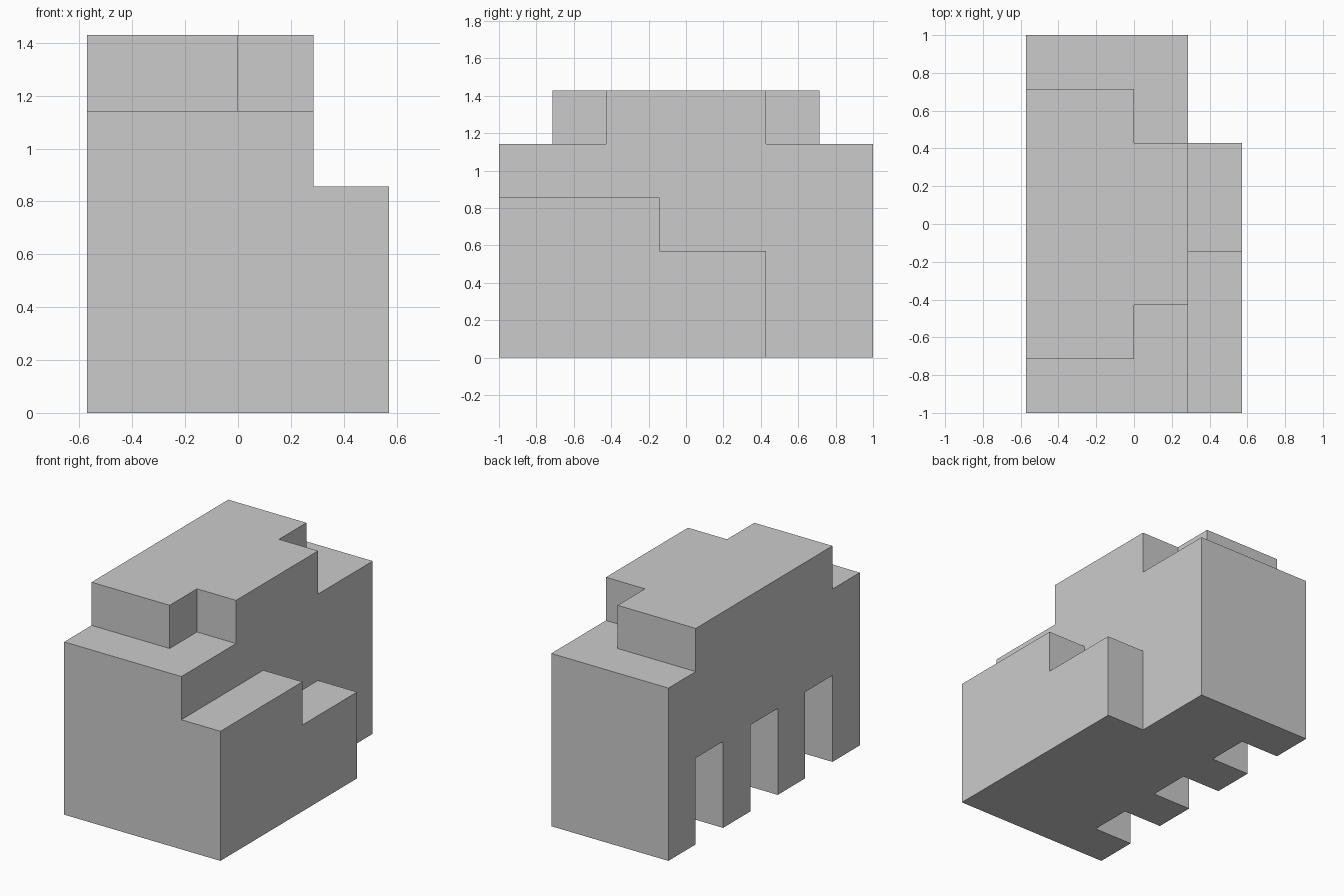
import bpy, bmesh
from itertools import product
from mathutils import Vector

cube = bpy.data.objects.get("Cube")
if cube:
    bpy.data.objects.remove(cube, do_unlink=True)

UNIT = 2 / 7                      # the block is 4 x 7 x 5 units
ORIGIN = Vector((-2, -3.5, 0))


def cells(low, high):
    """Unit cells filled by a box between two grid corners."""
    return set(product(*(range(a, b) for a, b in zip(low, high))))


# Main body, side steps and roof tiers
body = cells((0, 0, 0), (3, 7, 4))
side_step_high = cells((3, 0, 0), (4, 3, 3))
side_step_low = cells((3, 3, 0), (4, 5, 2))
roof_long = cells((0, 1, 4), (2, 6, 5))
roof_short = cells((2, 2, 4), (3, 5, 5))
solid = body | side_step_high | side_step_low | roof_long | roof_short

# Three openings along the right wall
for y in (1, 3, 5):
    solid -= cells((0, y, 0), (1, y + 1, 2))

# Outer skin: a square wherever a filled cell meets an empty one
bm = bmesh.new()
for cell in solid:
    for axis, side in product(range(3), (0, 1)):
        neighbour = list(cell)
        neighbour[axis] += 2 * side - 1
        if tuple(neighbour) in solid:
            continue
        u, v = Vector(), Vector()
        u[(axis + 1) % 3] = v[(axis + 2) % 3] = 1
        corner = Vector(cell) + ORIGIN
        corner[axis] += side
        loop = [corner, corner + u, corner + u + v, corner + v]
        if not side:
            loop.reverse()
        bm.faces.new([bm.verts.new(p * UNIT) for p in loop])

# Weld the squares and merge them into large flat faces
bmesh.ops.remove_doubles(bm, verts=bm.verts[:], dist=0.001)
bmesh.ops.dissolve_limit(bm, angle_limit=0.01, verts=bm.verts[:], edges=bm.edges[:])

mesh = bpy.data.meshes.new("stepped_block")
bm.to_mesh(mesh)
bm.free()
block = bpy.data.objects.new("stepped_block", mesh)
bpy.context.collection.objects.link(block)

# Plain grey
grey = bpy.data.materials.new("plain_grey")
grey.use_nodes = True
colour = (0.6, 0.6, 0.6, 1)
grey.diffuse_color = colour
grey.node_tree.nodes["Principled BSDF"].inputs["Base Color"].default_value = colour
mesh.materials.append(grey)
